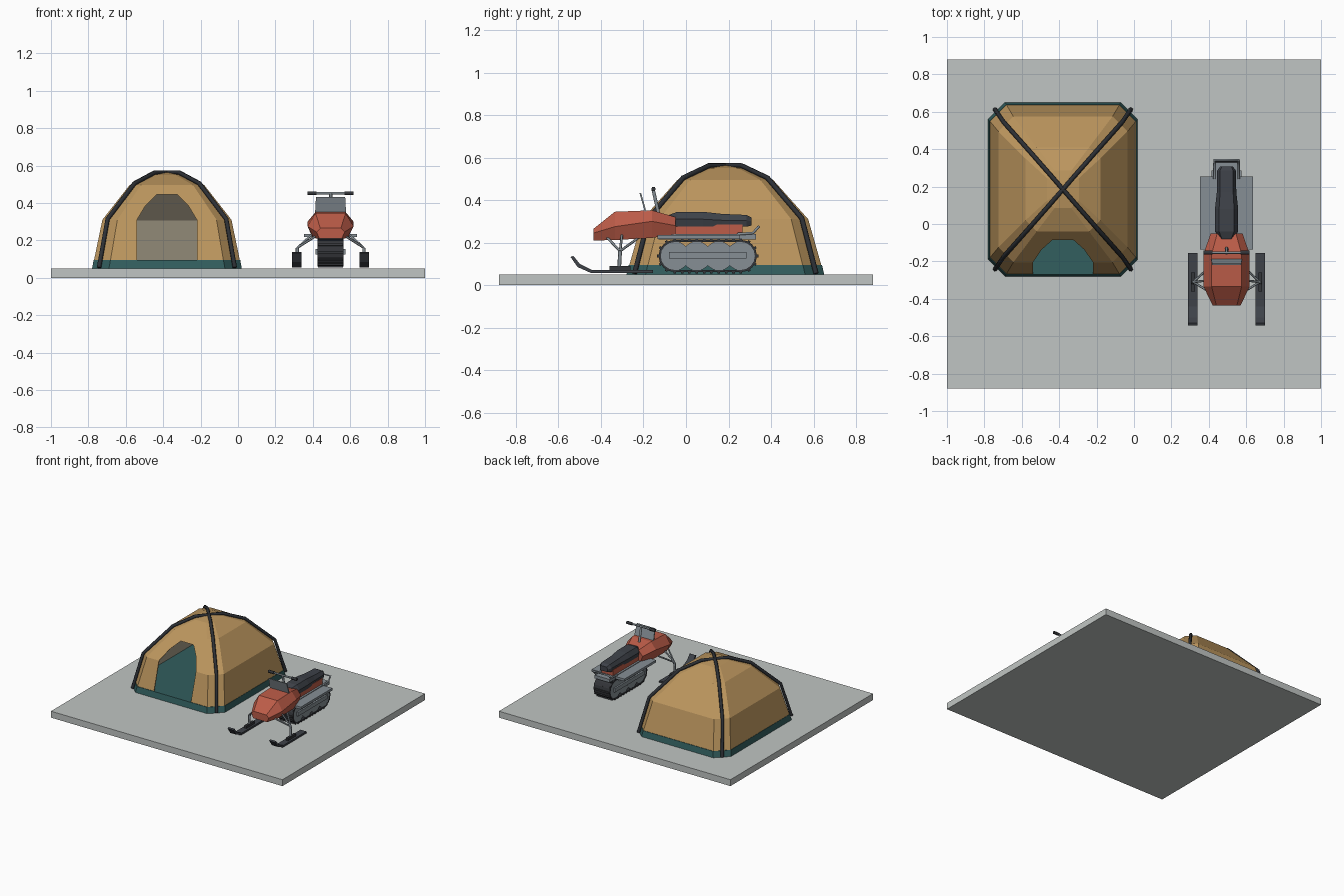
import bpy, bmesh, math
from mathutils import Vector, Matrix

if "Cube" in bpy.data.objects:
    bpy.data.objects.remove(bpy.data.objects["Cube"], do_unlink=True)


def material(name, r, g, b):
    lin = [((c / 255 + 0.055) / 1.055) ** 2.4 for c in (r, g, b)] + [1]
    m = bpy.data.materials.new(name)
    m.use_nodes = True
    m.diffuse_color = lin
    m.node_tree.nodes["Principled BSDF"].inputs["Base Color"].default_value = lin
    return m


SNOW = material("pale ground", 192, 197, 195)
TAN = material("tan fabric", 188, 150, 94)
LINER = material("tent liner", 168, 159, 138)
TEAL = material("teal groundsheet", 50, 94, 94)
POLE = material("dark pole", 44, 47, 52)
RED = material("red paint", 188, 92, 72)
METAL = material("grey metal", 134, 143, 149)
DARK = material("charcoal", 62, 66, 73)
RUBBER = material("black rubber", 52, 54, 58)


def finish(name, bm, *mats):
    bmesh.ops.recalc_face_normals(bm, faces=bm.faces)
    me = bpy.data.meshes.new(name)
    bm.to_mesh(me)
    bm.free()
    for m in mats:
        me.materials.append(m)
    ob = bpy.data.objects.new(name, me)
    bpy.context.collection.objects.link(ob)
    return ob


def loft(name, rings, *mats, caps=(True, True)):
    bm = bmesh.new()
    vs = [[bm.verts.new(p) for p in ring] for ring in rings]
    n = len(vs[0])
    for a, b in zip(vs, vs[1:]):
        for i in range(n):
            j = (i + 1) % n
            bm.faces.new((a[i], a[j], b[j], b[i]))
    for ring, cap in zip((vs[0], vs[-1]), caps):
        if cap:
            bm.faces.new(ring)
    return finish(name, bm, *mats)


def box(name, lo, hi, mat):
    bm = bmesh.new()
    size = Vector(hi) - Vector(lo)
    mid = (Vector(hi) + Vector(lo)) / 2
    bmesh.ops.create_cube(bm, size=1, matrix=Matrix.Translation(mid) @ Matrix.Diagonal((*size, 1)))
    return finish(name, bm, mat)


def prism_x(name, profile, x0, x1, mat):
    return loft(name, [[(x, y, z) for y, z in profile] for x in (x0, x1)], mat)


def tube(name, paths, r, mat, res=1):
    cu = bpy.data.curves.new(name, "CURVE")
    cu.dimensions = "3D"
    cu.bevel_depth, cu.bevel_resolution, cu.use_fill_caps = r, res, True
    for pts in paths:
        sp = cu.splines.new("POLY")
        sp.points.add(len(pts) - 1)
        for p, co in zip(sp.points, pts):
            p.co = (*co, 1)
    cu.materials.append(mat)
    ob = bpy.data.objects.new(name, cu)
    bpy.context.collection.objects.link(ob)
    bpy.ops.object.select_all(action="DESELECT")
    bpy.context.view_layer.objects.active = ob
    ob.select_set(True)
    bpy.ops.object.convert(target="MESH")


# Ground slab
box("ground_slab", (-1, -0.88, 0), (1, 0.88, 0.05), SNOW)

# Tent
TX, TY = -0.38, 0.185


def octagon(hx, hy, cut, z):
    quarter = [(hx, hy - cut), (hx - cut, hy)]
    pts = quarter + [(-x, y) for x, y in quarter[::-1]]
    pts += [(-x, -y) for x, y in pts]
    return [(TX + x, TY + y, z) for x, y in pts]


loft("groundsheet", [octagon(0.4, 0.465, 0.09, 0.05), octagon(0.392, 0.455, 0.09, 0.095)], TEAL)
tent = loft("tent_shell", [octagon(0.39, 0.452, 0.088, 0.093), octagon(0.345, 0.39, 0.08, 0.31),
                           octagon(0.2, 0.225, 0.06, 0.495), octagon(0.085, 0.1, 0.04, 0.55),
                           octagon(0.005, 0.006, 0.002, 0.565)], TAN, LINER, caps=(False, True))
solid = tent.modifiers.new("thickness", "SOLIDIFY")
solid.thickness, solid.offset, solid.material_offset = 0.008, -1, 1

# Doorway cut through the front wall
half = [(0.16, 0.05), (0.16, 0.31), (0.115, 0.385), (0.055, 0.445)]
arch = half + [(-x, z) for x, z in half[::-1]]
cutter = loft("door_cutter", [[(TX + x, y, z) for x, z in arch] for y in (-0.5, 0.1)], TAN)
cutter.hide_render = True
door = tent.modifiers.new("doorway", "BOOLEAN")
door.operation, door.solver, door.object = "DIFFERENCE", "EXACT", cutter
bpy.context.view_layer.objects.active = tent
for mod in ("thickness", "doorway"):
    bpy.ops.object.modifier_apply(modifier=mod)
bpy.data.objects.remove(cutter, do_unlink=True)

# Crossed tent poles over the corners
arc = [(0.363, 0.427, 0.055), (0.317, 0.36, 0.315), (0.173, 0.198, 0.505), (0.065, 0.075, 0.563)]
for label, s in (("a", 1), ("b", -1)):
    path = [(TX + s * x, TY + y, z) for x, y, z in arc]
    path += [(TX - s * x, TY - y, z) for x, y, z in arc[::-1]]
    tube("tent_pole_" + label, [path], 0.012, POLE)

# Snowmobile
SX = 0.495


def sections(rows):
    # Each row: y, then (half width, z) pairs from bottom to top
    rings = []
    for y, *side in rows:
        rings.append([(SX + w, y, z) for w, z in side] + [(SX - w, y, z) for w, z in side[::-1]])
    return rings


loft("hood", sections([
    (-0.435, (0.06, 0.21), (0.075, 0.245), (0.055, 0.265)),
    (-0.335, (0.09, 0.212), (0.123, 0.275), (0.08, 0.345)),
    (-0.16, (0.1, 0.222), (0.123, 0.3), (0.08, 0.352)),
    (-0.05, (0.07, 0.24), (0.085, 0.28), (0.05, 0.32))]), RED)
box("seat_base", (SX - 0.05, -0.06, 0.232), (SX + 0.05, 0.265, 0.285), RED)
loft("seat", sections([
    (-0.08, (0.03, 0.285), (0.035, 0.31), (0.025, 0.33)),
    (-0.04, (0.055, 0.275), (0.062, 0.31), (0.04, 0.345)),
    (0.08, (0.055, 0.275), (0.062, 0.31), (0.04, 0.345)),
    (0.17, (0.045, 0.275), (0.052, 0.305), (0.035, 0.335)),
    (0.285, (0.045, 0.275), (0.05, 0.305), (0.035, 0.33)),
    (0.308, (0.03, 0.28), (0.034, 0.3), (0.025, 0.318))]), DARK)
box("tunnel", (SX - 0.065, -0.13, 0.215), (SX + 0.065, 0.33, 0.24), METAL)

# Windshield, steering post, handlebar
loft("windshield", [[(SX + w * s, y + t, z) for w, s, y, z in
                     ((0.083, -1, -0.19, 0.345), (0.083, 1, -0.19, 0.345),
                      (0.078, 1, -0.215, 0.433), (0.078, -1, -0.215, 0.433))]
                    for t in (-0.004, 0.004)], METAL)
tube("steering_post", [[(SX, -0.13, 0.34), (SX, -0.155, 0.452)]], 0.009, METAL)
tube("handlebar", [[(SX - 0.115, -0.153, 0.452), (SX + 0.115, -0.153, 0.452)]], 0.007, METAL)
tube("handlebar_grips", [[(SX + s * 0.075, -0.153, 0.452), (SX + s * 0.123, -0.153, 0.452)]
                         for s in (-1, 1)], 0.011, RUBBER)

# Track belt: rounded loop with lugs
Y0, Y1, ZC, R = -0.053, 0.258, 0.137, 0.076


def loop(r, n=8):
    pts = []
    for yc, start in ((Y1, -90), (Y0, 90)):
        for i in range(n + 1):
            a = math.radians(start + 180 * i / n)
            pts.append((yc + r * math.cos(a), ZC + r * math.sin(a)))
    return pts


bm = bmesh.new()
layers = [[bm.verts.new((SX + x, y, z)) for y, z in loop(r)]
          for x, r in ((-0.07, R), (0.07, R), (0.07, R - 0.01), (-0.07, R - 0.01))]
for a, b in zip(layers, layers[1:] + layers[:1]):
    for i in range(len(a)):
        j = (i + 1) % len(a)
        bm.faces.new((a[i], a[j], b[j], b[i]))
finish("track_belt", bm, RUBBER)

bm = bmesh.new()
spots = [(Y0 + (Y1 - Y0) * i / 9, ZC + s * R, 0) for i in range(10) for s in (-1, 1)]
for yc, s in ((Y0, -1), (Y1, 1)):
    for deg in (-60, -30, 0, 30, 60):
        a = math.radians(deg)
        spots.append((yc + s * R * math.cos(a), ZC + R * math.sin(a), s * a + math.pi / 2))
for y, z, a in spots:
    mat = Matrix.Translation((SX, y, z)) @ Matrix.Rotation(a, 4, "X")
    bmesh.ops.create_cube(bm, size=1, matrix=mat @ Matrix.Diagonal((0.134, 0.012, 0.014, 1)))
finish("track_lugs", bm, RUBBER)

# Track wheels
bm = bmesh.new()
for i in range(4):
    y = Y0 + (Y1 - Y0) * i / 3
    mat = Matrix.Translation((SX, y, ZC)) @ Matrix.Rotation(math.pi / 2, 4, "Y")
    bmesh.ops.create_cone(bm, cap_ends=True, segments=16, radius1=0.069, radius2=0.069,
                          depth=0.134 + 0.002 * (i % 2), matrix=mat)
finish("track_wheels", bm, METAL)

# Rear bumper and tail rack
rear = [(0.065, 0.24, 0.24), (0.065, 0.315, 0.245), (0.065, 0.342, 0.275)]
tube("rear_bumper", [[(SX + x, y, z) for x, y, z in rear]
                     + [(SX - x, y, z) for x, y, z in rear[::-1]]], 0.007, METAL)

# Mirrored side parts: boards, rails, suspension and skis
ski = [(-0.155, 0.056), (-0.445, 0.056), (-0.51, 0.085), (-0.543, 0.132),
       (-0.53, 0.138), (-0.5, 0.1), (-0.44, 0.07), (-0.155, 0.07)]
for side, s in (("left", 1), ("right", -1)):
    def span(a, b):
        return sorted((SX + s * a, SX + s * b))

    x0, x1 = span(0.06, 0.142)
    box(side + "_running_board", (x0, -0.135, 0.217), (x1, 0.255, 0.235), METAL)
    x0, x1 = span(0.066, 0.08)
    box(side + "_slide_rail", (x0, -0.08, 0.125), (x1, 0.285, 0.155), METAL)
    x0, x1 = span(0.155, 0.205)
    prism_x(side + "_ski", ski, x0, x1, DARK)
    x0, x1 = span(0.17, 0.19)
    box(side + "_ski_saddle", (x0, -0.36, 0.068), (x1, -0.26, 0.09), RUBBER)
    hub = (SX + s * 0.178, -0.31, 0.16)
    tube(side + "_spindle", [[(SX + s * 0.18, -0.315, 0.07), hub]], 0.009, METAL)
    tube(side + "_suspension_arms",
         [[hub, (SX + s * 0.08, y, z)] for y, z in ((-0.22, 0.225), (-0.37, 0.222), (-0.3, 0.25))],
         0.006, METAL)
